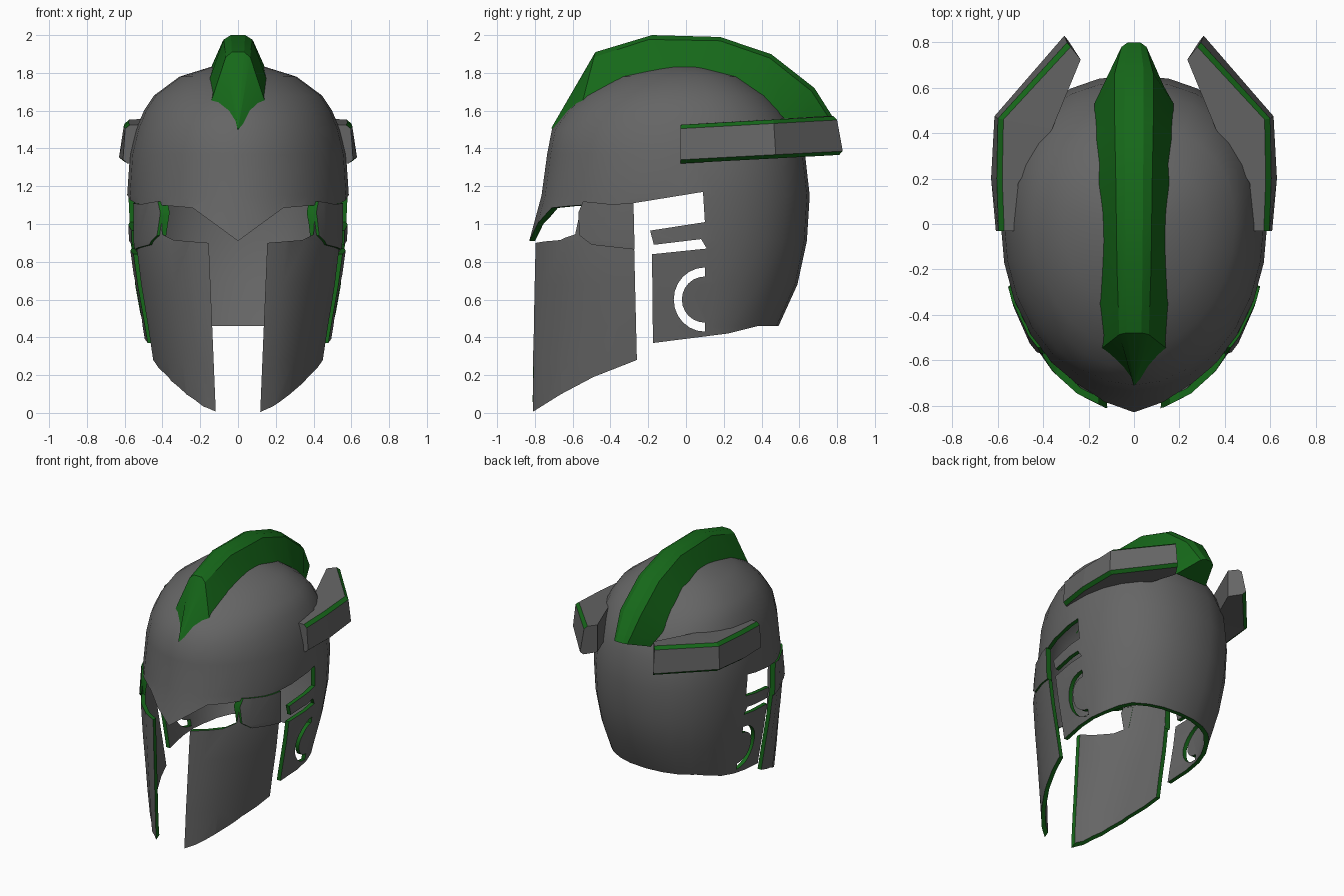
import bpy, bmesh
from math import sin, cos, pi, radians

if "Cube" in bpy.data.objects:
    bpy.data.objects.remove(bpy.data.objects["Cube"])


def material(name, rgb):
    m = bpy.data.materials.new(name)
    m.diffuse_color = (*rgb, 1)
    m.use_nodes = True
    m.node_tree.nodes["Principled BSDF"].inputs["Base Color"].default_value = m.diffuse_color
    return m


GREY = material("dark_grey", (0.13, 0.13, 0.13))
GREEN = material("green", (0.008, 0.14, 0.01))


def finish(name, bm, mats):
    bmesh.ops.recalc_face_normals(bm, faces=bm.faces[:])
    me = bpy.data.meshes.new(name)
    bm.to_mesh(me)
    bm.free()
    for m in mats:
        me.materials.append(m)
    ob = bpy.data.objects.new(name, me)
    bpy.context.collection.objects.link(ob)
    return ob


def loft(name, rings, mats, cap_start=True, seg_mats=None):
    """Skin a list of closed rings; seg_mats gives a material slot per ring segment."""
    bm = bmesh.new()
    vs = [[bm.verts.new(p) for p in r] for r in rings]
    n = len(vs[0])
    for a, b in zip(vs, vs[1:]):
        for i in range(n):
            j = (i + 1) % n
            f = bm.faces.new((a[i], a[j], b[j], b[i]))
            f.material_index = seg_mats[i] if seg_mats else 0
    bm.faces.new(vs[-1])
    if cap_start:
        bm.faces.new(vs[0])
    return finish(name, bm, mats)


def prism(name, pts, axis, lo, hi):
    """Cutter: side polygon (y, z) along x, or front polygon (x, z) along y."""
    def place(p, d):
        return (d, p[0], p[1]) if axis == "x" else (p[0], d, p[1])
    ob = loft(name, [[place(p, d) for p in pts] for d in (lo, hi)], [GREEN])
    ob.hide_render = True
    return ob


def smooth(ob, angle=32):
    bpy.ops.object.select_all(action="DESELECT")
    ob.select_set(True)
    bpy.context.view_layer.objects.active = ob
    bpy.ops.object.shade_smooth_by_angle(angle=radians(angle))


# helmet levels: z, half width, front y, back y
LEVELS = [(-0.10, 0.40, -0.85, 0.30), (0.28, 0.475, -0.845, 0.42), (0.46, 0.505, -0.84, 0.49),
          (0.68, 0.545, -0.835, 0.59), (0.91, 0.577, -0.83, 0.64), (1.15, 0.587, -0.765, 0.655),
          (1.37, 0.572, -0.735, 0.63), (1.50, 0.54, -0.71, 0.575), (1.60, 0.498, -0.635, 0.51),
          (1.68, 0.445, -0.55, 0.435), (1.78, 0.31, -0.38, 0.29), (1.83, 0.15, -0.17, 0.13),
          (1.842, 0.06, -0.07, 0.05)]


def shell(name, grow, thick, levels, cuts):
    """Egg-shaped wall, thickened inwards, then cut; cut faces come out green."""
    rings = []
    for z, w, yf, yb in levels:
        ring = []
        for i in range(28):
            s, c = sin(2 * pi * i / 28), cos(2 * pi * i / 28)
            e = 1.0 if c > 0 else 2 / 2.25
            x = (w + grow) * abs(s) ** e * (1 if s > 0 else -1)
            y = abs(c) ** e * (yf - grow if c > 0 else yb + grow)
            ring.append((x, y, z))
        rings.append(ring)
    ob = loft(name, rings, [GREY], cap_start=False)
    so = ob.modifiers.new("wall", "SOLIDIFY")
    so.thickness = thick
    so.offset = -1
    for cutter, op in cuts:
        b = ob.modifiers.new("cut", "BOOLEAN")
        b.object = cutter
        b.operation = op
        b.solver = "EXACT"
        b.material_mode = "TRANSFER"
    dg = bpy.context.evaluated_depsgraph_get()
    me = bpy.data.meshes.new_from_object(ob.evaluated_get(dg))
    ob.modifiers.clear()
    ob.data = me
    for cutter, _ in cuts:
        bpy.data.objects.remove(cutter)
    smooth(ob)
    return ob


# lower rim and slotted side windows
side_cut = prism("side_cutter", [
    (-1.2, -0.5), (-1.2, 0.0), (-0.82, 0.0), (-0.66, 0.10), (-0.49, 0.19), (-0.26, 0.28),
    (-0.28, 1.11), (0.09, 1.17), (0.10, 1.01), (-0.19, 0.965), (-0.17, 0.89), (0.08, 0.92),
    (0.11, 0.87), (-0.18, 0.84), (-0.175, 0.37), (0.22, 0.42), (0.38, 0.46), (1.2, 0.46),
    (1.2, -0.5)], "x", -1, 1)

# half-ring slot over the ear
arc = [radians(90 + 180 * i / 12) for i in range(13)]
ear_cut = prism("ear_cutter",
                [(0.10 + 0.165 * cos(a), 0.60 + 0.17 * sin(a)) for a in arc] +
                [(0.10 + 0.122 * cos(a), 0.60 + 0.122 * sin(a)) for a in reversed(arc)],
                "x", -1, 1)

# T-shaped face opening
half = [(0.24, 1.085), (0.41, 1.10), (0.40, 0.945), (0.34, 0.915), (0.155, 0.90), (0.105, -0.3)]
visor_cut = prism("visor_cutter", [(0, 0.91)] + half + [(-x, z) for x, z in reversed(half)],
                  "y", -1.3, -0.25)

shell("helmet_shell", 0, 0.03, LEVELS,
      [(side_cut, "DIFFERENCE"), (ear_cut, "DIFFERENCE"), (visor_cut, "DIFFERENCE")])

# raised temple plates joining brow and cheeks
plate = prism("plate_cutter", [(-0.545, 1.12), (-0.40, 1.105), (-0.278, 1.11), (-0.272, 0.865),
                               (-0.50, 0.89), (-0.565, 0.94), (-0.57, 1.06)], "x", -1, 1)
shell("temple_plates", 0.012, 0.04, LEVELS, [(plate, "INTERSECT")])

# crest: base y, base z, base half width, top y, top z, top half width
CREST = [(-0.705, 1.49, 0.004, -0.712, 1.51, 0.002), (-0.55, 1.64, 0.145, -0.48, 1.91, 0.065),
         (-0.35, 1.77, 0.15, -0.18, 2.0, 0.075), (0.18, 1.79, 0.16, 0.18, 1.99, 0.08),
         (0.38, 1.69, 0.17, 0.45, 1.90, 0.085), (0.53, 1.55, 0.175, 0.68, 1.72, 0.085),
         (0.61, 1.46, 0.13, 0.80, 1.53, 0.055)]
rings = []
for by, bz, bw, ty, tz, tw in CREST:
    def at(x, k):
        return (x, by + (ty - by) * k, bz + (tz - bz) * k)
    rings.append([at(-bw, 0), at(-tw, 0.9), at(-tw * 0.5, 1), at(tw * 0.5, 1),
                  at(tw, 0.9), at(bw, 0)])
smooth(loft("crest", rings, [GREEN]), 25)

# side fins: outer x, y and inner x, y of each station, plus lower outward flare x, y
FIN = [(0.597, -0.03, 0.53, -0.03, 0.012, 0.0), (0.605, 0.20, 0.51, 0.18, 0.025, 0.0),
       (0.600, 0.465, 0.36, 0.42, 0.015, 0.01), (0.295, 0.80, 0.235, 0.725, 0.012, 0.03)]
for side, s in (("right", 1), ("left", -1)):
    rings = []
    for ox, oy, ix, iy, fx, fy in FIN:
        rise = 0.055 * (oy + 0.03)
        top, low = 1.525 + rise, 1.32 + rise
        ln = ((ox - ix) ** 2 + (oy - iy) ** 2) ** 0.5
        k = 0.025 / ln
        sx, sy = ox + (ix - ox) * k, oy + (iy - oy) * k
        rings.append([(s * ix, iy, top), (s * sx, sy, top), (s * ox, oy, top - 0.02),
                      (s * (ox + fx), oy + fy, low + 0.02), (s * (sx + fx), sy + fy, low),
                      (s * ix, iy, low)])
    loft(side + "_fin", rings, [GREY, GREEN], seg_mats=[0, 1, 0, 1, 0, 0])
